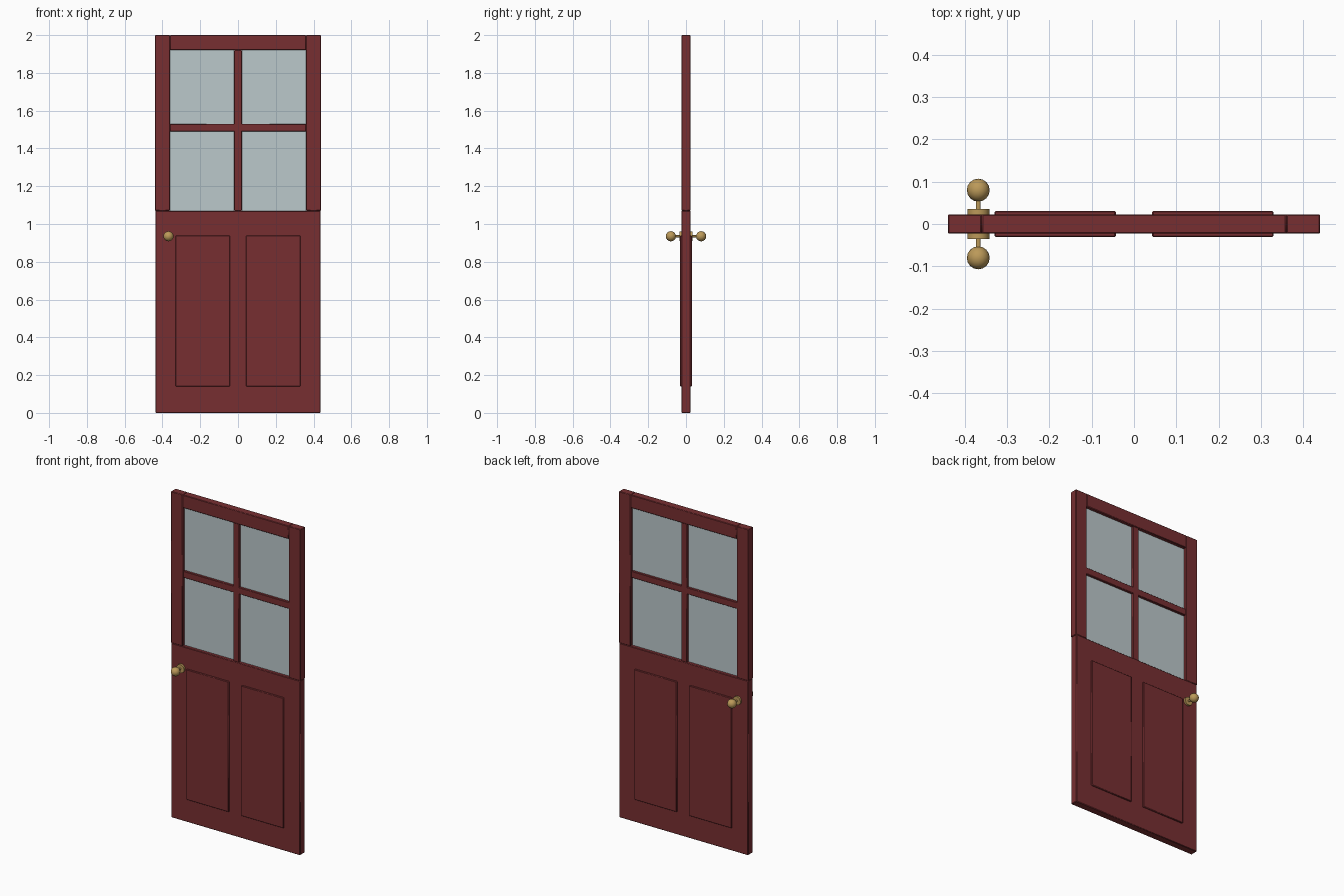
import bpy
from math import pi, radians

if "Cube" in bpy.data.objects:
    bpy.data.objects.remove(bpy.data.objects["Cube"], do_unlink=True)


def material(name, rgb, rough):
    m = bpy.data.materials.new(name)
    m.use_nodes = True
    m.diffuse_color = (*rgb, 1)
    bsdf = m.node_tree.nodes["Principled BSDF"]
    bsdf.inputs["Base Color"].default_value = (*rgb, 1)
    bsdf.inputs["Roughness"].default_value = rough
    return m


RED = material("dark red paint", (0.185, 0.028, 0.031), 0.5)
GLASS = material("pale grey glass", (0.50, 0.58, 0.60), 0.3)
BRASS = material("brass", (0.50, 0.32, 0.10), 0.4)


def finish(name, mat, angle=60):
    ob = bpy.context.object
    ob.name = ob.data.name = name
    ob.data.materials.append(mat)
    bpy.ops.object.shade_smooth_by_angle(angle=radians(angle))
    return ob


def box(name, x, y, z, mat=RED, bevel=0.003):
    """Box spanning the (min, max) pairs x, y and z, with softened edges."""
    spans = (x, y, z)
    bpy.ops.mesh.primitive_cube_add(size=1, location=[(a + b) / 2 for a, b in spans])
    bpy.context.object.scale = [b - a for a, b in spans]
    bpy.ops.object.transform_apply(location=False, rotation=False, scale=True)
    ob = finish(name, mat)
    if bevel:
        mod = ob.modifiers.new("soft edges", "BEVEL")
        mod.width, mod.segments = bevel, 1
    return ob


def disc(name, radius, x, y0, y1, z, sides):
    """Cylinder running along y."""
    bpy.ops.mesh.primitive_cylinder_add(
        vertices=sides, radius=radius, depth=abs(y1 - y0),
        location=(x, (y0 + y1) / 2, z), rotation=(pi / 2, 0, 0))
    return finish(name, BRASS, 40)


W, T, H = 0.44, 0.023, 2.0      # half width, half thickness, height
MID = 1.07                      # top of the solid lower half
INNER, RAIL = 0.36, 1.92        # window opening
BAR, BAR_T = 0.02, 0.019        # glazing bars
CROSS = 1.51

# Solid lower half, window frame and glazing bars
box("lower_door", (-W + 0.003, W - 0.003), (-T, T), (0, MID))
for side, s in (("left", 1), ("right", -1)):
    box(side + "_stile", sorted((s * INNER, s * W)), (-T, T), (MID, H))
box("top_rail", (-INNER, INNER), (-T, T), (RAIL, H))
box("vertical_bar", (-BAR, BAR), (-BAR_T, BAR_T), (MID, RAIL), bevel=0.002)
box("cross_bar", (-INNER, INNER), (-BAR_T + 0.001, BAR_T - 0.001),
    (CROSS - BAR, CROSS + BAR), bevel=0.002)

# Four window panes
for side, s in (("left", 1), ("right", -1)):
    for level, z in (("lower", (MID, CROSS - BAR)), ("upper", (CROSS + BAR, RAIL))):
        box(f"{level}_{side}_pane", sorted((s * BAR, s * INNER)),
            (-0.003, 0.003), z, GLASS, bevel=0)

# Raised panels and door knobs on both faces
KX, KZ = -0.368, 0.935
for face, f in (("front", -1), ("back", 1)):
    for side, s in (("left", 1), ("right", -1)):
        box(f"{face}_{side}_panel", sorted((s * 0.043, s * 0.33)),
            sorted((f * 0.015, f * 0.031)), (0.14, 0.94))
    disc(face + "_knob_plate", 0.026, KX, f * 0.02, f * 0.035, KZ, 16)
    disc(face + "_knob_neck", 0.006, KX, f * 0.03, f * 0.065, KZ, 10)
    bpy.ops.mesh.primitive_uv_sphere_add(
        segments=16, ring_count=8, radius=0.027,
        location=(KX, f * 0.08, KZ), rotation=(pi / 2, 0, 0))
    finish(face + "_knob", BRASS)
